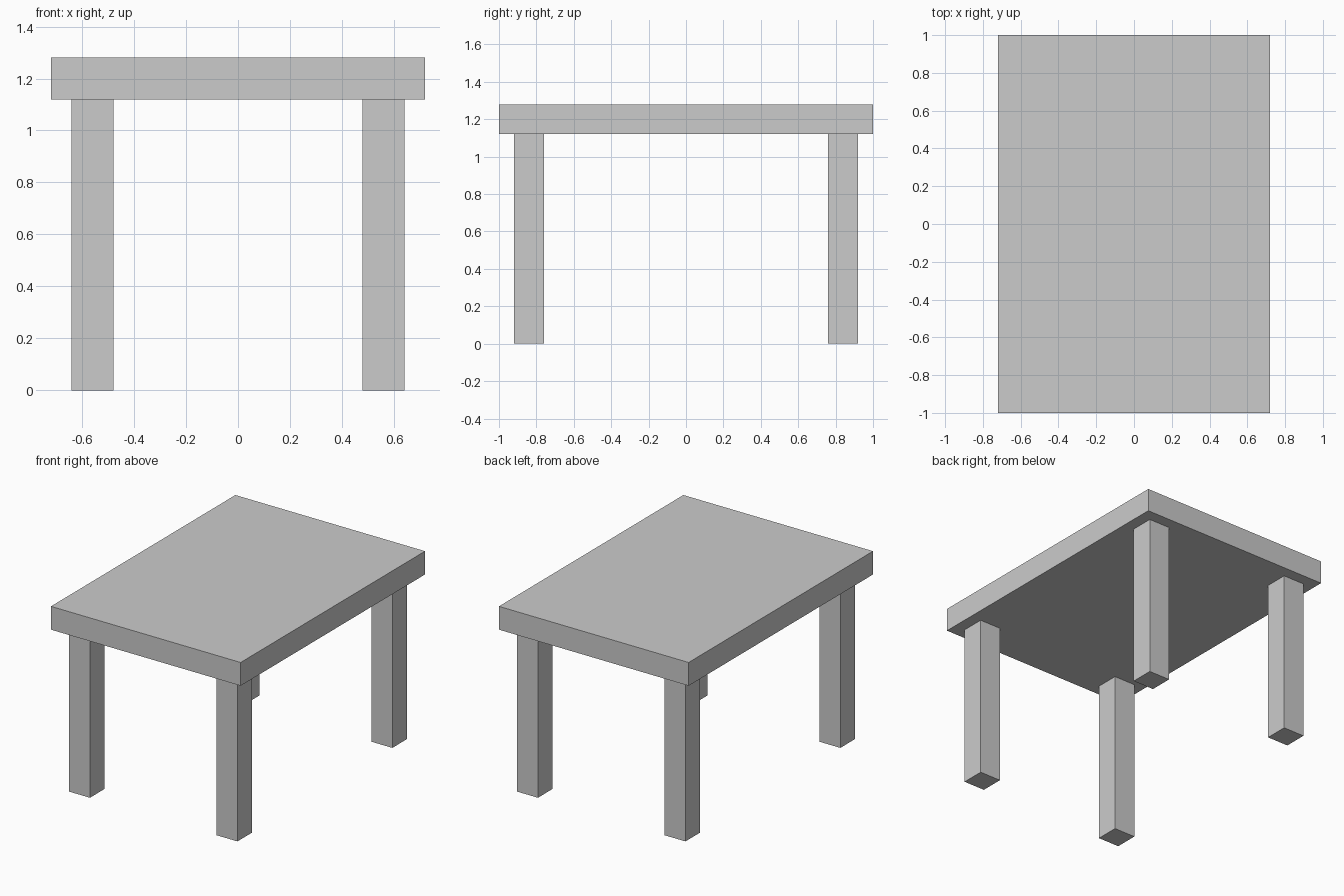
import bpy

if "Cube" in bpy.data.objects:
    bpy.data.objects.remove(bpy.data.objects["Cube"])


def box(name, lo, hi):
    """Add a box spanning two opposite corners."""
    bpy.ops.mesh.primitive_cube_add(size=1)
    obj = bpy.context.object
    obj.name = name
    obj.location = [(a + b) / 2 for a, b in zip(lo, hi)]
    obj.scale = [b - a for a, b in zip(lo, hi)]
    bpy.ops.object.transform_apply(location=True, rotation=False, scale=True)
    return obj


LEG_HEIGHT = 1.12
THICK = 0.16

# Table top
box("table_top", (-0.72, -1.0, LEG_HEIGHT), (0.72, 1.0, LEG_HEIGHT + THICK))

# Four square legs, inset from the edges
h = THICK / 2
for y_name, y in (("front", -0.84), ("back", 0.84)):
    for x_name, x in (("left", -0.56), ("right", 0.56)):
        box(f"{y_name}_{x_name}_leg", (x - h, y - h, 0), (x + h, y + h, LEG_HEIGHT))
